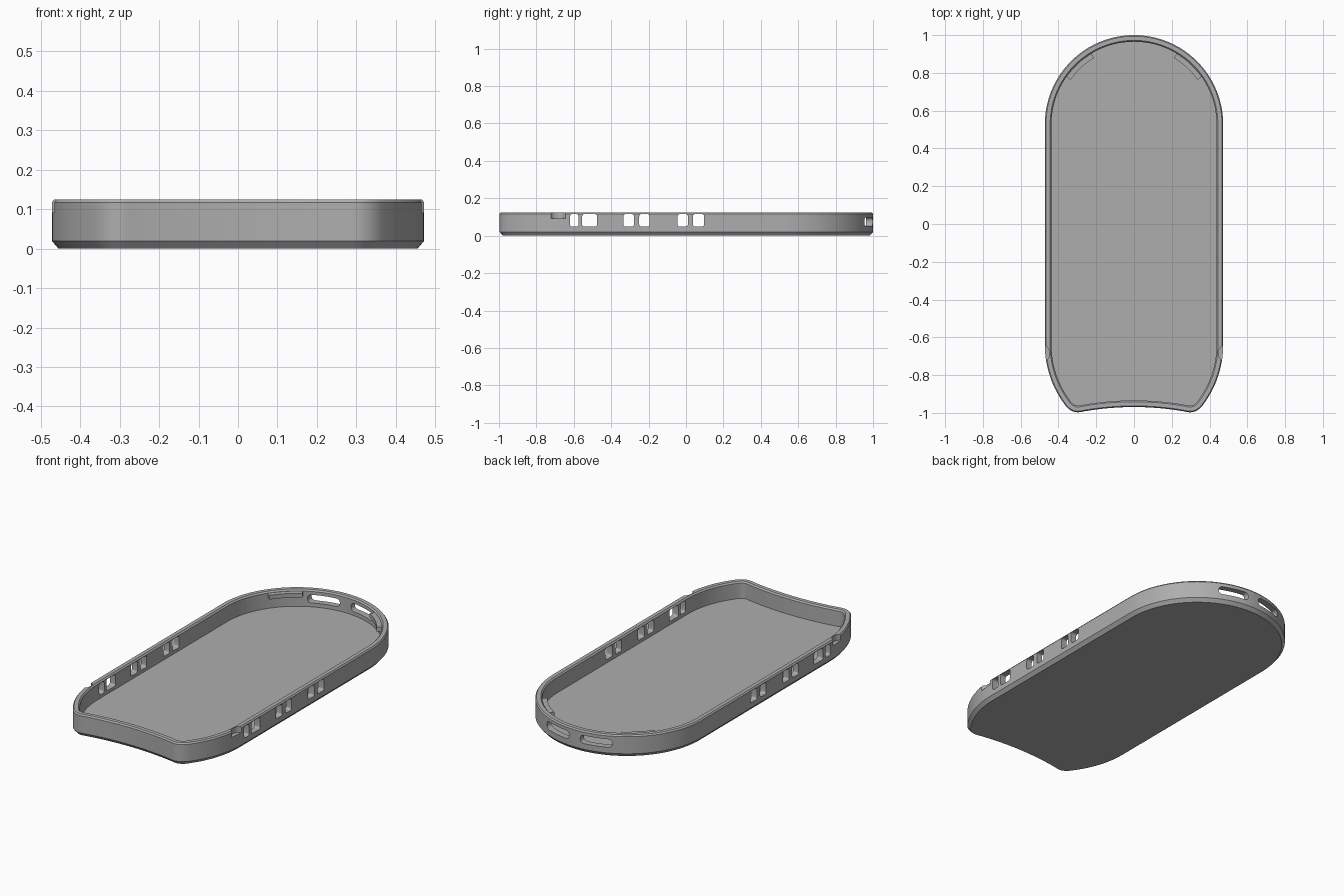
import bpy, bmesh
from math import sin, cos, pi, radians
from mathutils import Vector

cube = bpy.data.objects.get("Cube")
if cube:
    bpy.data.objects.remove(cube, do_unlink=True)

HALF = 0.472            # half width and radius of the round end
ARC_Y = 1 - HALF        # centre of the round end

grey = bpy.data.materials.new("Satin grey")
grey.use_nodes = True
colour = (0.42, 0.42, 0.42, 1)
grey.diffuse_color = colour
grey.node_tree.nodes["Principled BSDF"].inputs["Base Color"].default_value = colour


def make(name, bm):
    bmesh.ops.recalc_face_normals(bm, faces=bm.faces)
    mesh = bpy.data.meshes.new(name)
    bm.to_mesh(mesh)
    bm.free()
    mesh.materials.append(grey)
    obj = bpy.data.objects.new(name, mesh)
    bpy.context.collection.objects.link(obj)
    return obj


def loft(bm, rings):
    """Skin a stack of equal closed rings and cap both ends."""
    loops = [[bm.verts.new(p) for p in ring] for ring in rings]
    n = len(loops[0])
    for a, b in zip(loops, loops[1:]):
        for i in range(n):
            j = (i + 1) % n
            bm.faces.new((a[i], a[j], b[j], b[i]))
    bm.faces.new(loops[0][::-1])
    bm.faces.new(loops[-1])


def outline():
    """Round back end, straight sides, tapering front with a concave edge."""
    half = [Vector((HALF * sin(a), ARC_Y + HALF * cos(a)))
            for a in (pi / 2 * i / 32 for i in range(33))]
    taper = 0.527
    half += [Vector((HALF - taper + taper * cos(a), -0.64 - taper * sin(a)))
             for a in (radians(36) * i / 14 for i in range(15))]
    start, ctrl, end = half[-1], Vector((0.332, -1.012)), Vector((0.265, -0.992))
    for i in range(1, 11):
        t = i / 10
        half.append(start * (1 - t) ** 2 + ctrl * 2 * t * (1 - t) + end * t * t)
    for i in range(1, 9):
        x = end.x * (1 - i / 8)
        half.append(Vector((x, -0.969 + (end.y + 0.969) * (x / end.x) ** 2)))
    return half + [Vector((-p.x, p.y)) for p in half[-2:0:-1]]


def inset(pts, d, z):
    ring = []
    for i, p in enumerate(pts):
        t = (pts[(i + 1) % len(pts)] - pts[i - 1]).normalized()
        ring.append((p.x + t.y * d, p.y - t.x * d, z))
    return ring


def rounded_prism(bm, u, v, w, h, r, place):
    """Rounded rectangle centred on u, v, swept between two depths."""
    ring = []
    for k, (sx, sy) in enumerate(((1, 1), (-1, 1), (-1, -1), (1, -1))):
        for i in range(7):
            a = pi / 2 * (k + i / 6)
            ring.append((u + sx * (w / 2 - r) + r * cos(a),
                         v + sy * (h / 2 - r) + r * sin(a)))
    loft(bm, [[place(p, q, depth) for p, q in ring] for depth in (0, 1)])


# Tray: chamfered base, wall, bevelled rim and recessed floor
pts = outline()
profile = ((0.017, 0), (0, 0.02), (0, 0.117), (0.006, 0.125),
           (0.028, 0.125), (0.035, 0.117), (0.035, 0.03))
bm = bmesh.new()
loft(bm, [inset(pts, d, z) for d, z in profile])
tray = make("tray", bm)

# Openings: paired side windows, end slots, thumb notches
bm = bmesh.new()
for y0, y1 in ((-0.62, -0.575), (-0.555, -0.475), (-0.335, -0.278),
               (-0.25, -0.195), (-0.045, 0.01), (0.037, 0.097)):
    rounded_prism(bm, (y0 + y1) / 2, 0.082, y1 - y0, 0.067, 0.012,
                  lambda p, q, d: (d * 1.4 - 0.7, p, q))
for side in (-1, 1):
    rounded_prism(bm, side * 0.12, 0.075, 0.17, 0.046, 0.02,
                  lambda p, q, d: (p, 0.8 + d * 0.3, q))
    rounded_prism(bm, side * 0.492, -0.685, 0.092, 0.092, 0.0455,
                  lambda p, q, d: (p, q, 0.092 + d * 0.1))
cutter = make("opening_cutter", bm)
cutter.hide_render = True

cut = tray.modifiers.new("openings", "BOOLEAN")
cut.operation = "DIFFERENCE"
cut.solver = "EXACT"
cut.object = cutter
bpy.context.view_layer.objects.active = tray
bpy.ops.object.modifier_apply(modifier=cut.name)
bpy.data.objects.remove(cutter, do_unlink=True)

# Retaining tabs under the rim at the round end
parts = [tray]
for name, side in (("left_tab", 1), ("right_tab", -1)):
    angles = [radians(35 + 24 * i / 12) for i in range(13)]
    ring = [(0.41, a) for a in angles] + [(0.445, a) for a in reversed(angles)]
    bm = bmesh.new()
    loft(bm, [[(side * r * cos(a), ARC_Y + r * sin(a), z) for r, a in ring]
              for z in (0.092, 0.116)])
    parts.append(make(name, bm))

bpy.ops.object.select_all(action="DESELECT")
for obj in parts:
    obj.select_set(True)
bpy.ops.object.shade_smooth_by_angle(angle=radians(30))
